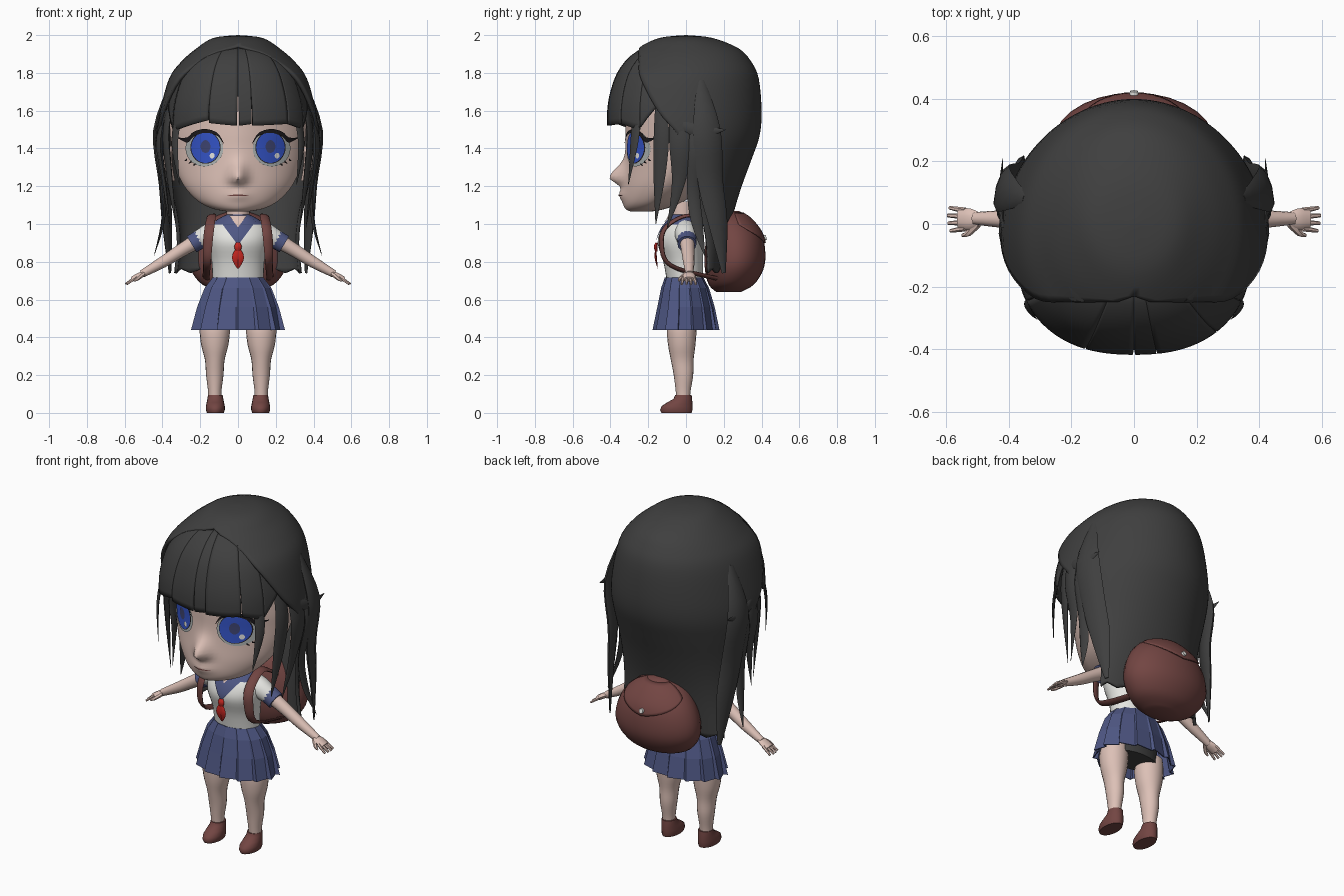
import bpy, bmesh
from math import sin, cos, acos, pi, radians, exp
from mathutils import Vector

cube = bpy.data.objects.get("Cube")
if cube:
    bpy.data.objects.remove(cube, do_unlink=True)


def material(name, *rgb):
    m = bpy.data.materials.new(name)
    m.use_nodes = True
    m.diffuse_color = (*rgb, 1)
    m.node_tree.nodes["Principled BSDF"].inputs["Base Color"].default_value = (*rgb, 1)
    return m


HAIR = material("charcoal hair", .05, .05, .05)
SKIN = material("skin", .72, .53, .47)
WHITE = material("white cloth", .78, .78, .75)
NAVY = material("navy cloth", .077, .095, .23)
MAROON = material("maroon leather", .17, .06, .055)
RED = material("red scarf", .55, .02, .015)
EYE = material("eye grey", .42, .45, .44)
IRIS = material("iris blue", .035, .09, .58)
PUPIL = material("pupil slate", .05, .06, .17)
LASH = material("lash black", .012, .01, .012)


def dense(rows, k=4):
    """Smooth a short table of rows by spline interpolation."""
    out = []
    for i in range(len(rows) - 1):
        quad = [rows[min(max(i + o, 0), len(rows) - 1)] for o in (-1, 0, 1, 2)]
        for j in range(k):
            t = j / k
            out.append(tuple(.5 * (2*b + (c-a)*t + (2*a - 5*b + 4*c - d)*t*t + (3*b - a - 3*c + d)*t**3)
                             for a, b, c, d in zip(*quad)))
    return out + [tuple(rows[-1])]


def at(rows, z):
    """Row values at height z."""
    rows = sorted(rows)
    z = min(max(z, rows[0][0]), rows[-1][0])
    for lo, hi in zip(rows, rows[1:]):
        if z <= hi[0]:
            t = (z - lo[0]) / max(hi[0] - lo[0], 1e-6)
            return [a + (b - a) * t for a, b in zip(lo, hi)]


def skin_rings(name, rings, mat, closed=True, thick=0, smooth=True):
    """Bridge point rings into a mesh; closed rings get end caps."""
    bm = bmesh.new()
    vs = [[bm.verts.new(p) for p in ring] for ring in rings]
    n = len(vs[0])
    for a, b in zip(vs, vs[1:]):
        for i in range(n if closed else n - 1):
            j = (i + 1) % n
            bm.faces.new((a[i], a[j], b[j], b[i]))
    if closed and not thick:
        bm.faces.new(vs[0])
        bm.faces.new(vs[-1])
    bmesh.ops.remove_doubles(bm, verts=bm.verts, dist=1e-4)
    bmesh.ops.recalc_face_normals(bm, faces=bm.faces)
    if not closed:
        out = sum(f.normal.dot(Vector((*f.calc_center_median().xy, 0))) for f in bm.faces)
        if out < 0:
            bmesh.ops.reverse_faces(bm, faces=bm.faces)
    me = bpy.data.meshes.new(name)
    bm.to_mesh(me)
    bm.free()
    me.materials.append(mat)
    ob = bpy.data.objects.new(name, me)
    bpy.context.collection.objects.link(ob)
    if thick:
        mod = ob.modifiers.new("thickness", 'SOLIDIFY')
        mod.thickness, mod.offset = thick, -1
    if smooth:
        bpy.ops.object.select_all(action='DESELECT')
        ob.select_set(True)
        bpy.context.view_layer.objects.active = ob
        bpy.ops.object.shade_smooth_by_angle(angle=radians(45))
    return ob


def sheet(name, f, nu, nv, mat, thick=0):
    """Open surface; u runs -1..1 and v runs 0..1."""
    return skin_rings(name, [[f(2*i/nu - 1, j/nv) for i in range(nu + 1)] for j in range(nv + 1)],
                      mat, False, thick)


def power(c, p):
    return (1 if c > 0 else -1) * abs(c) ** (2 / p)


def loft(name, rows, mat, n=32, cx=0, p=2, bump=None):
    """Stack of ovals: rows are (z, half width, front y, back y)."""
    rings = []
    for z, rx, yf, yb in rows:
        ring = []
        for i in range(n):
            a = 2 * pi * i / n
            q = p if cos(a) > 0 else 2
            x = rx * power(sin(a), q)
            y = (yf + yb)/2 - (yb - yf)/2 * power(cos(a), q)
            ring.append((cx + x, y - (bump(x, z) if bump and cos(a) > 0 else 0), z))
        rings.append(ring)
    return skin_rings(name, rings, mat)


def front_y(rows, x, z, p=2):
    _, rx, yf, yb = at(rows, z)
    t = min(abs(x) / rx, .999)
    return (yf + yb)/2 - (yb - yf)/2 * (1 - t**p) ** (1/p)


def strand(name, pts, mat, flat=1, n=10, normal=lambda p: Vector((p.x, p.y, 0)), k=4):
    """Tapered tube along (x, y, z, radius) points, flattened along its normal."""
    path = dense(pts, k)
    rings = []
    for i, (x, y, z, r) in enumerate(path):
        p = Vector((x, y, z))
        t = (Vector(path[min(i+1, len(path)-1)][:3]) - Vector(path[max(i-1, 0)][:3])).normalized()
        nor = normal(p)
        nor = (nor - t * nor.dot(t)).normalized()
        side = t.cross(nor)
        r = max(r, .002)
        rings.append([p + side*r*cos(2*pi*j/n) + nor*r*flat*sin(2*pi*j/n) for j in range(n)])
    return skin_rings(name, rings, mat)


# Head with nose and lips
head = dense([(1.065, .05, -.29, -.19), (1.08, .13, -.32, -.11), (1.12, .21, -.335, -.01),
              (1.2, .285, -.335, .1), (1.3, .33, -.325, .18), (1.4, .35, -.32, .22),
              (1.5, .36, -.32, .24), (1.65, .35, -.31, .25), (1.8, .27, -.24, .2), (1.9, .08, -.06, .08)], 5)


def features(x, z):
    nose = .075 * exp(-(x/.045)**2 - ((z - 1.245) / (.035 if z < 1.245 else .07))**2)
    return nose + .018 * exp(-(x/.06)**2 - ((z - 1.155)/.03)**2)


loft("head", head, SKIN, 80, p=1.6, bump=features)


def on_face(x, z, off):
    return (x, front_y(head, x, z, 1.6) - features(x, z) - off, z)


def face_disc(name, cx, cz, rx, rz, off, mat):
    sheet(name, lambda u, v: on_face(cx + rx*(.01 + .99*v)*cos(pi*u), cz + rz*(.01 + .99*v)*sin(pi*u), off),
          28, 6, mat)


def face_stroke(name, pts, off, mat):
    """Painted stroke on the face from (x, z, half height) points."""
    path = dense(pts)
    skin_rings(name, [[on_face(x, z + h, off), on_face(x, z - h, off)] for x, z, h in path], mat, False)


face_stroke("mouth", [(-.055, 1.15, .001), (0, 1.153, .004), (.055, 1.15, .001)], .004, MAROON)
loft("neck", [(z, .06, -.08, .04) for z in (.97, 1.12)], SKIN, 16)

# Eyes and ears
for s, side in ((1, "left"), (-1, "right")):
    face_disc(side + "_eye_white", s*.178, 1.4, .1, .096, .008, EYE)
    face_disc(side + "_iris_rim", s*.172, 1.405, .08, .086, .011, LASH)
    face_disc(side + "_iris", s*.172, 1.405, .076, .082, .014, IRIS)
    face_disc(side + "_pupil", s*.172, 1.41, .026, .034, .017, PUPIL)
    face_disc(side + "_eye_glint", s*.172 + .035, 1.362, .013, .015, .018, WHITE)
    face_stroke(side + "_upper_lash", [(s*.078, 1.43, .003), (s*.11, 1.475, .008), (s*.175, 1.493, .01),
                                       (s*.235, 1.475, .013), (s*.268, 1.445, .014), (s*.315, 1.455, .002)],
                .02, LASH)
    for i in range(3):
        x = s * (.225 + .022*i)
        face_stroke(side + "_lower_lash", [(x, 1.318 + .012*i, .006), (x + s*.014, 1.31 + .012*i, .002)], .013, LASH)
    strand(side + "_ear", [(s*.34, .03, 1.23, .015), (s*.365, .02, 1.29, .045),
                           (s*.375, .03, 1.36, .055), (s*.35, .04, 1.41, .015)], SKIN, .5)

# Back hair: crown flowing into a long curtain; rows are z, rx, centre y, ry, front edge y
crown = dense([(2, 0, 0, 0, -.25), (1.985, .13, 0, .14, -.25), (1.93, .22, .01, .268, -.25),
               (1.86, .3, 0, .345, -.25), (1.77, .365, -.03, .415, -.24), (1.6, .412, -.05, .45, -.15),
               (1.47, .428, -.05, .44, -.04), (1.35, .41, -.02, .37, .01), (1.2, .375, .02, .275, .04),
               (1.05, .34, .07, .18, .08), (.9, .325, .1, .12, .11), (.74, .345, .1, .1, .12)])


def back_hair(u, v):
    z, rx, cy, ry, edge = crown[round(v * (len(crown) - 1))]
    a = u * acos(min(max((edge - cy) / max(ry, 1e-6), -1), 1))
    hem = .025 * abs((u * 5) % 2 - 1) if v == 1 else 0
    return (rx*sin(a), cy + ry*cos(a), z + hem)


sheet("back_hair", back_hair, 60, len(crown) - 1, HAIR, .018)

# Fringe in panels that part only near the tips
fringe = dense([(1.46, .385, -.05, .365), (1.63, .375, -.05, .365), (1.8, .315, -.05, .315),
                (1.91, .22, -.02, .25), (1.96, .1, 0, .15)])
for a0, a1, z0, z1 in ((-78, -62, 1.63, 1.5), (-62, -20, 1.49, 1.55), (-20, 0, 1.535, 1.52), (0, 8, 1.52, 1.53),
                       (8, 40, 1.52, 1.53), (40, 62, 1.53, 1.5), (62, 78, 1.51, 1.63)):
    def panel(u, v):
        gap = .8 / (a1 - a0) * max(0, (v - .55) / .45)
        t = .5 + .5 * u * (1 - gap)
        a = radians(a0 + (a1 - a0) * t)
        z, rx, cy, ry = at(fringe, 1.95 + v * (z0 + (z1 - z0)*t - 1.95))
        return (rx * power(sin(a), 2.4), cy - ry * power(cos(a), 2.4), z)
    sheet("fringe_panel", panel, 12, 14, HAIR, .015)

# Loose side locks, mirrored
locks = {
    "temple_lock": [(.335, -.14, 1.72, .02), (.38, -.13, 1.5, .042), (.365, -.14, 1.27, .035), (.33, -.16, 1, .002)],
    "cheek_lock": [(.315, -.26, 1.58, .03), (.335, -.275, 1.42, .026), (.31, -.305, 1.21, .002)],
    "ear_lock": [(.36, -.06, 1.72, .03), (.415, -.03, 1.45, .06), (.39, -.04, 1.22, .035), (.36, -.1, .98, .002)],
    "long_lock": [(.35, .08, 1.76, .02), (.42, .11, 1.5, .075), (.39, .13, 1.22, .07),
                  (.375, .17, 1, .055), (.36, .2, .74, .012)],
    "outer_lock": [(.39, .05, 1.6, .03), (.425, .06, 1.4, .045), (.39, .04, 1.18, .035),
                   (.4, .06, 1, .03), (.445, .1, .83, .002)],
    "swept_lock": [(.36, -.14, 1.6, .03), (.415, -.02, 1.52, .03), (.425, .1, 1.49, .03), (.42, .21, 1.5, .002)],
}
for s in (1, -1):
    for name, pts in locks.items():
        strand(name, [(s*x, y, z, r) for x, y, z, r in pts], HAIR, .3, 8)

# Blouse with collar, neckline and scarf
torso = dense([(.69, .135, -.1, .09), (.8, .14, -.12, .09), (.9, .16, -.15, .09), (.97, .16, -.13, .09),
               (1.02, .115, -.095, .07), (1.05, .06, -.08, .05)])
blouse = loft("blouse", torso, WHITE)
blouse.data.materials.append(NAVY)
for f in blouse.data.polygons:
    f.material_index = int(f.center.z > 1)


def bib(name, top, drop, half, off, mat):
    def f(u, v):
        x, z = u * (half * (1 - v) + .002), top - v * drop
        return (x, front_y(torso, x, z) - off, z)
    sheet(name, f, 10, 10, mat)


bib("collar", 1.025, .135, .1, .007, NAVY)
bib("neckline", 1.045, .06, .045, .012, SKIN)
forward = lambda p: Vector((0, -1, 0))
strand("scarf_knot", [(0, -.155, .9, .012), (0, -.16, .88, .02), (0, -.158, .855, .012)], RED, .5, 8, forward)
for s in (1, -1):
    strand("scarf_tail", [(0, -.16, .87, .01), (s*.012, -.16, .82, .02), (s*.003, -.15, .765, .002)],
           RED, .3, 8, forward)

# Pleated skirt and shorts
rings = []
for z, rx, ry, cy, depth in ((.718, .137, .102, -.01, .01), (.66, .182, .127, -.005, .04),
                             (.56, .222, .152, 0, .06), (.44, .255, .177, 0, .1)):
    ring = []
    for i in range(14):
        for part, k in ((0, 1), (.9, 1 - depth)):
            a = 2 * pi * (i + part) / 14
            ring.append((rx*k*sin(a), cy - ry*k*cos(a), z))
    rings.append(ring)
skin_rings("skirt", rings, NAVY, thick=.006, smooth=False)
loft("shorts", [(.45, .15, -.09, .08), (.56, .15, -.09, .085), (.66, .12, -.08, .08)], HAIR, 20)

# Limbs
up = lambda p: Vector((0, 0, 1))
for s, side in ((1, "left"), (-1, "right")):
    strand(side + "_sleeve", [(s*.1, 0, .965, .06), (s*.15, 0, .945, .06), (s*.21, .005, .915, .05)], WHITE, 1, 14)
    strand(side + "_cuff", [(s*.2, .005, .92, .052), (s*.245, .005, .893, .05)], NAVY, 1, 14)
    strand(side + "_arm", [(s*.2, .005, .92, .042), (s*.3, .01, .86, .035), (s*.4, .015, .797, .03),
                           (s*.51, .018, .735, .02)], SKIN, 1, 12)
    strand(side + "_palm", [(s*.49, .018, .745, .018), (s*.525, .016, .727, .034), (s*.56, .016, .707, .032)],
           SKIN, .45, 10, up)
    for i in range(4):
        y = .043 - .019*i
        strand(side + "_finger", [(s*.54, y, .718, .01), (s*(.598 - .006*abs(i - 1.3)), y*1.3 - .004, .682, .006)],
               SKIN, 1, 6)
    strand(side + "_thumb", [(s*.5, 0, .735, .012), (s*.53, -.03, .712, .01), (s*.55, -.036, .698, .005)], SKIN, 1, 6)
    leg = dense([(.07, .034, -.05, .02), (.12, .036, -.055, .025), (.2, .046, -.065, .038), (.28, .052, -.08, .04),
                 (.36, .072, -.095, .05), (.44, .08, -.1, .056), (.5, .07, -.085, .055)])
    loft(side + "_leg", leg, SKIN, 20, s*.123)
    shoe = [(0, .045, -.13, .03), (.015, .05, -.137, .034), (.035, .05, -.13, .034),
            (.055, .046, -.1, .034), (.075, .042, -.065, .032), (.095, .039, -.058, .03)]
    loft(side + "_shoe", shoe, MAROON, 20, s*.12)
    # Backpack strap
    strand(side + "_strap", [(s*.15, .14, .98, .025), (s*.14, .02, 1.045, .025), (s*.15, -.1, .99, .027),
                             (s*.16, -.13, .9, .027), (s*.165, -.08, .78, .022), (s*.17, .17, .71, .02)],
           MAROON, .35, 8, lambda p: p - Vector((s*.1, .03, .87)), 6)

# Backpack with flap and button
bag = dense([(.64, .09, .16, .29), (.68, .19, .12, .36), (.76, .25, .1, .41), (.85, .255, .1, .42),
             (.95, .215, .11, .4), (1.03, .14, .14, .34), (1.07, .04, .2, .28)])
loft("backpack", bag, MAROON, 28)


def flap(u, v):
    z, rx, yf, yb = at(bag, 1.06 + v * (.9 + .1 * abs(u)**1.3 - 1.06))
    a = radians(75) * u
    return (rx*1.03*sin(a), (yf + yb)/2 + ((yb - yf)/2 + .008)*cos(a), z)


sheet("backpack_flap", flap, 20, 10, MAROON, .008)
strand("backpack_button", [(0, .405, .925, .016), (0, .425, .93, .013)], WHITE, 1, 12, up)
